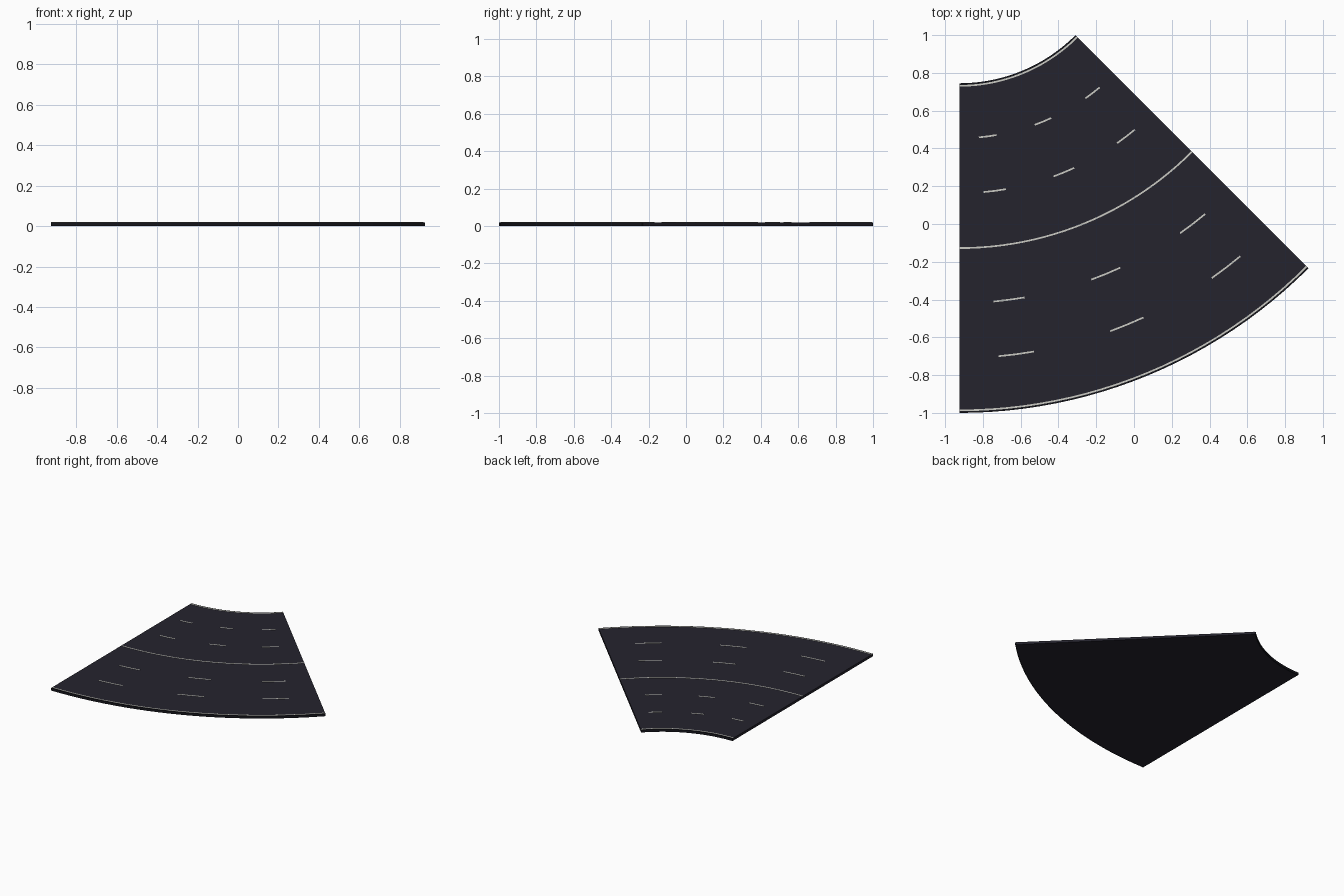
import bpy, bmesh, math

if "Cube" in bpy.data.objects:
    bpy.data.objects.remove(bpy.data.objects["Cube"])

CX, CY = -0.925, 1.615      # centre of the bend
R_IN, R_OUT = 0.87, 2.615   # inner and outer road radius
TOP = 0.019
LIFT = 0.0015
EDGE = 0.009                # dark shoulder outside the edge lines


def material(name, rgb):
    m = bpy.data.materials.new(name)
    m.diffuse_color = (*rgb, 1)
    m.use_nodes = True
    m.node_tree.nodes["Principled BSDF"].inputs["Base Color"].default_value = m.diffuse_color
    return m


asphalt = material("asphalt", (0.018, 0.017, 0.027))
shoulder = material("dark shoulder", (0.008, 0.008, 0.012))
paint = material("road paint", (0.6, 0.6, 0.55))


def sector(name, r0, r1, a0, a1, z0, z1, mat, steps):
    """Closed curved slab between two radii and two angles (degrees from -y)."""
    bm = bmesh.new()
    rings = []
    for i in range(steps + 1):
        a = math.radians(a0 + (a1 - a0) * i / steps)
        rings.append([bm.verts.new((CX + r * math.sin(a), CY - r * math.cos(a), z))
                      for r, z in ((r0, z0), (r1, z0), (r1, z1), (r0, z1))])
    for p, q in zip(rings, rings[1:]):
        for k in range(4):
            bm.faces.new((p[k], p[(k + 1) % 4], q[(k + 1) % 4], q[k]))
    bm.faces.new(rings[0])
    bm.faces.new(rings[-1])
    bmesh.ops.recalc_face_normals(bm, faces=bm.faces)
    me = bpy.data.meshes.new(name)
    bm.to_mesh(me)
    bm.free()
    me.materials.append(mat)
    ob = bpy.data.objects.new(name, me)
    bpy.context.collection.objects.link(ob)
    return ob


# Road slab with dark shoulders along both curved sides
sector("road_slab", R_IN + EDGE, R_OUT - EDGE, 0, 45, 0, TOP, asphalt, 24)
sector("inner_shoulder", R_IN, R_IN + EDGE, 0, 45, 0, TOP, shoulder, 24)
sector("outer_shoulder", R_OUT - EDGE, R_OUT, 0, 45, 0, TOP, shoulder, 24)

# Solid edge lines and centre line
W = 0.009
mid = (R_IN + R_OUT) / 2
for name, r in (("inner_edge_line", R_IN + EDGE + W / 2), ("centre_line", mid),
                ("outer_edge_line", R_OUT - EDGE - W / 2)):
    sector(name, r - W / 2, r + W / 2, 0, 45, TOP - 0.001, TOP + LIFT, paint, 24)

# Dashed lane lines: six equal lanes, three dashes each
lane = (R_OUT - R_IN) / 6
for n in (1, 2, 4, 5):
    r = R_IN + lane * n
    for d in range(3):
        a = 5.1 + 15 * d
        sector(f"lane_dash_{n}_{d + 1}", r - W / 2, r + W / 2, a, a + 4.7,
               TOP - 0.001, TOP + LIFT, paint, 2)
